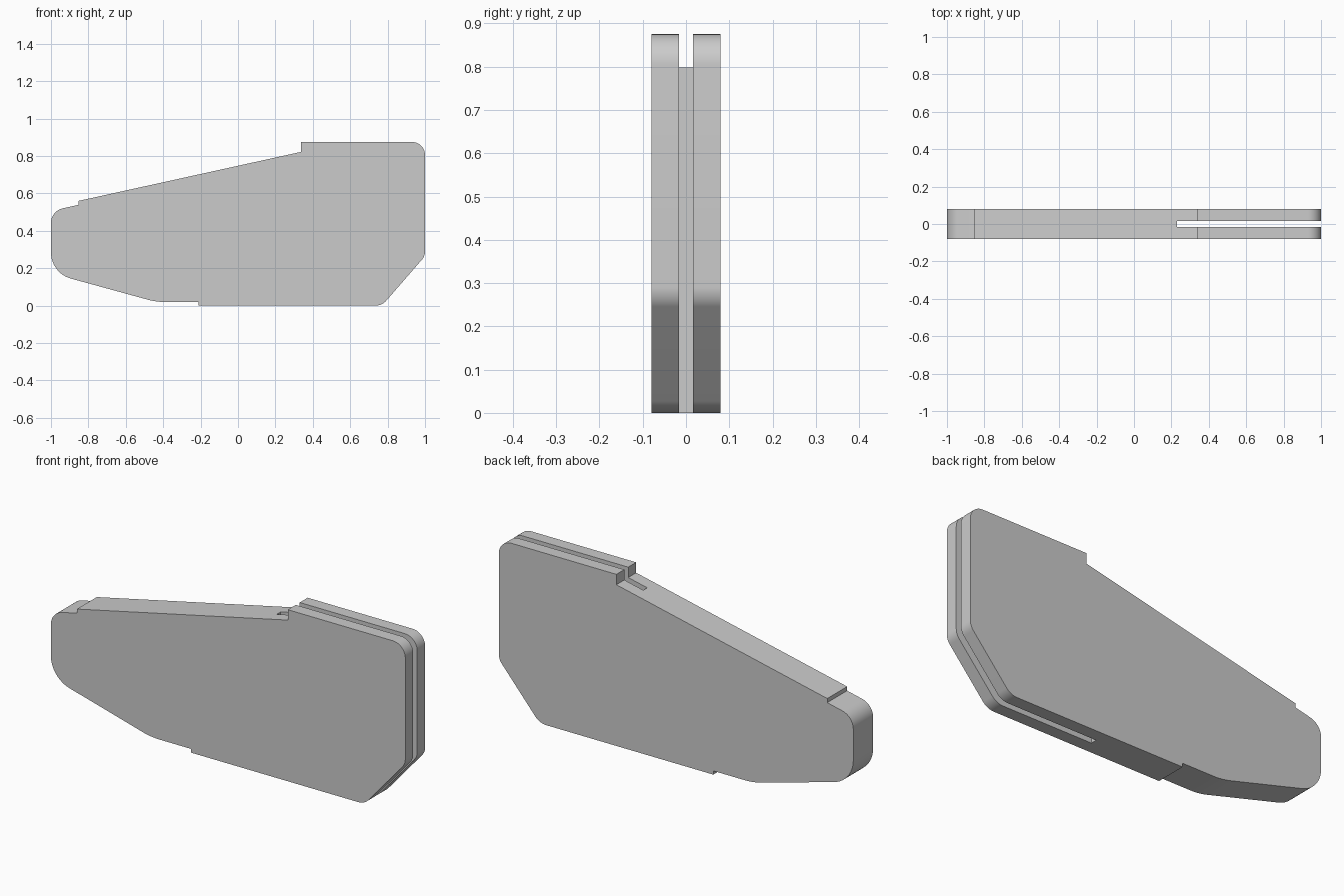
import bpy, bmesh, math
from mathutils import Vector

if "Cube" in bpy.data.objects:
    bpy.data.objects.remove(bpy.data.objects["Cube"])

HALF = 0.08        # half thickness of the plate
SLOT = 0.016       # half width of the slot
SLOT_X = 0.23      # where the slot ends

# Side outline: x, z, corner radius
OUTLINE = [
    (1.0, 0.265, 0.07), (1.0, 0.875, 0.07), (0.337, 0.875, 0),
    (0.337, 0.822, 0), (-0.853, 0.56, 0), (-0.853, 0.539, 0),
    (-1.0, 0.506, 0.08), (-1.0, 0.174, 0.145), (-0.435, 0.019, 0.38),
    (-0.21, 0.019, 0), (-0.21, 0.0, 0), (0.77, 0.0, 0.08),
]


def rounded(corners, steps=12):
    """Replace each corner that has a radius by a tangent arc."""
    pts = []
    for i, (x, z, r) in enumerate(corners):
        p = Vector((x, z))
        if r == 0:
            pts.append(p)
            continue
        a = (Vector(corners[i - 1][:2]) - p).normalized()
        b = (Vector(corners[(i + 1) % len(corners)][:2]) - p).normalized()
        half = a.angle(b) / 2
        centre = p + (a + b).normalized() * r / math.sin(half)
        start = p + a * r / math.tan(half) - centre
        end = p + b * r / math.tan(half) - centre
        sweep = math.pi - 2 * half
        for k in range(steps + 1):
            t = k / steps
            d = (start * math.sin((1 - t) * sweep) + end * math.sin(t * sweep)) / math.sin(sweep)
            pts.append(centre + d)
    return pts


def extrude_profile(name, pts, half):
    """Solid from an x-z outline, centred on y = 0."""
    bm = bmesh.new()
    face = bm.faces.new([bm.verts.new((p[0], -half, p[1])) for p in pts])
    new = bmesh.ops.extrude_face_region(bm, geom=[face])["geom"]
    bmesh.ops.translate(bm, vec=(0, 2 * half, 0),
                        verts=[g for g in new if isinstance(g, bmesh.types.BMVert)])
    bmesh.ops.recalc_face_normals(bm, faces=bm.faces[:])
    mesh = bpy.data.meshes.new(name)
    bm.to_mesh(mesh)
    bm.free()
    ob = bpy.data.objects.new(name, mesh)
    bpy.context.collection.objects.link(ob)
    return ob


# Main plate and the cutter for its slot
body = extrude_profile("plate_body", rounded(OUTLINE), HALF)
cutter = extrude_profile("slot_cutter",
                         [(SLOT_X, -0.2), (1.2, -0.2), (1.2, 1.1), (SLOT_X, 1.1)], SLOT)
cutter.hide_render = True

# Cut the slot, which runs through the whole height
bpy.context.view_layer.objects.active = body
body.select_set(True)
mod = body.modifiers.new("slot", 'BOOLEAN')
mod.operation = 'DIFFERENCE'
mod.solver = 'EXACT'
mod.object = cutter
bpy.ops.object.modifier_apply(modifier=mod.name)
bpy.data.objects.remove(cutter, do_unlink=True)

# Smooth rounded corners, sharp steps
bpy.ops.object.shade_smooth_by_angle(angle=math.radians(20))
